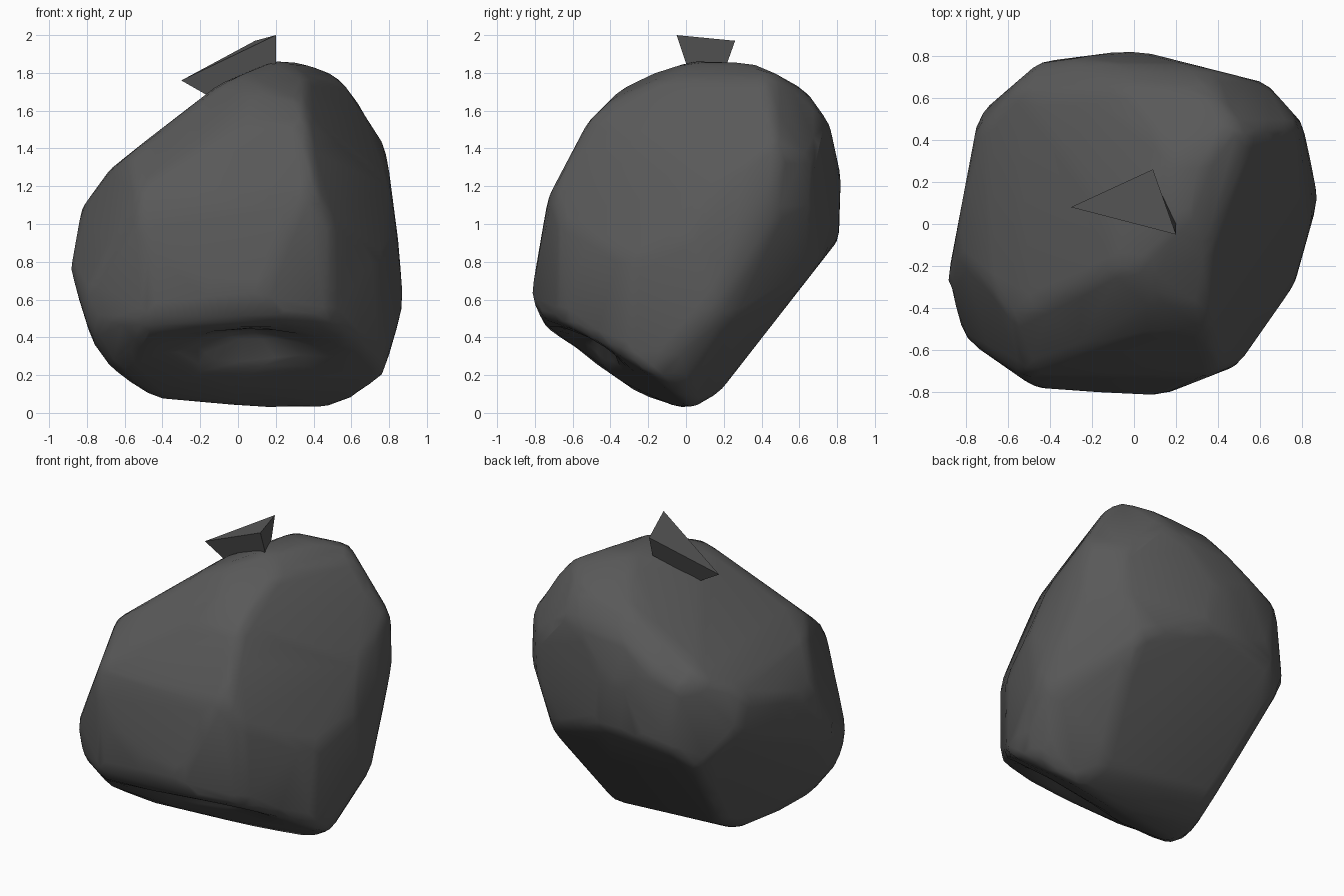
import bpy
import bmesh
from math import radians, sin, cos, exp
from mathutils import Vector

cube = bpy.data.objects.get("Cube")
if cube:
    bpy.data.objects.remove(cube, do_unlink=True)

# One dark stone colour
stone = bpy.data.materials.new("dark_stone")
stone.use_nodes = True
colour = (0.1, 0.1, 0.1, 1)
stone.diffuse_color = colour
shader = next(n for n in stone.node_tree.nodes if n.type == "BSDF_PRINCIPLED")
shader.inputs["Base Color"].default_value = colour


def add_object(name, bm):
    """Turn a bmesh into a named stone object."""
    mesh = bpy.data.meshes.new(name)
    bmesh.ops.recalc_face_normals(bm, faces=bm.faces[:])
    bm.to_mesh(mesh)
    bm.free()
    mesh.materials.append(stone)
    obj = bpy.data.objects.new(name, mesh)
    bpy.context.collection.objects.link(obj)
    return obj


def trim(bm, turn, tilt, outline):
    """Chisel the block to a convex counter-clockwise outline, extruded along one direction."""
    turn, tilt = radians(turn), radians(tilt)
    right = Vector((cos(turn), sin(turn), 0))
    up = Vector((-sin(turn) * sin(tilt), cos(turn) * sin(tilt), cos(tilt)))
    for p, q in zip(outline, outline[1:] + outline[:1]):
        normal = right * (q[1] - p[1]) - up * (q[0] - p[0])
        bmesh.ops.bisect_plane(
            bm, geom=bm.verts[:] + bm.edges[:] + bm.faces[:], dist=1e-5,
            plane_co=right * p[0] + up * p[1], plane_no=normal.normalized(), clear_outer=True)
        rim = [e for e in bm.edges if e.is_boundary]
        if rim:
            bmesh.ops.holes_fill(bm, edges=rim, sides=0)


def apply_modifier(obj, kind, **settings):
    """Add a modifier with the given settings and apply it at once."""
    mod = obj.modifiers.new(kind.title(), kind)
    for key, value in settings.items():
        setattr(mod, key, value)
    bpy.ops.object.modifier_apply(modifier=mod.name)


# Boulder: a block chiselled from six directions
bm = bmesh.new()
bmesh.ops.create_cube(bm, size=4)
trim(bm, 0, 0, [(.43, 0), (.58, .06), (.77, .2), (.88, .57), (.85, .9), (.78, 1.43), (.63, 1.75),
                (.42, 1.85), (.2, 1.87), (-.1, 1.74), (-.67, 1.3), (-.83, 1.08), (-.89, .76),
                (-.75, .3), (-.46, .08)])
trim(bm, 90, 0, [(.04, 0), (.17, .1), (.81, .92), (.82, 1.25), (.76, 1.53), (.64, 1.7), (.41, 1.85),
                 (0, 1.87), (-.33, 1.73), (-.52, 1.54), (-.73, 1.14), (-.82, .62), (-.74, .44),
                 (-.26, .11), (-.01, 0)])
trim(bm, 0, 90, [(.12, -.82), (.5, -.67), (.74, -.37), (.88, .13), (.8, .48), (.63, .67), (0, .83),
                 (-.45, .77), (-.74, .52), (-.89, -.28), (-.8, -.55), (-.47, -.78)])
trim(bm, 35, 25, [(.45, -.11), (.56, -.05), (.8, .32), (.93, .92), (.93, 1.24), (.67, 1.68),
                  (.34, 1.75), (-.08, 1.6), (-.73, 1.23), (-.97, .59), (-.93, .39), (-.73, .17)])
trim(bm, 215, 25, [(.3, -.04), (.71, .13), (.93, .37), (.97, .58), (.84, 1.18), (.11, 1.7),
                   (-.22, 1.74), (-.8, 1.55), (-.93, 1.25), (-.93, .98), (-.8, .55), (-.43, .13)])
trim(bm, 145, -25, [(.25, -.14), (.38, -.06), (.9, .88), (.84, 1.31), (.34, 1.78), (-.05, 1.94),
                    (-.18, 1.93), (-.57, 1.36), (-.79, .81), (-.79, .33)])
boulder = add_object("boulder", bm)
bpy.context.view_layer.objects.active = boulder
boulder.select_set(True)

# Wear the chiselled edges down
apply_modifier(boulder, "REMESH", mode="VOXEL", voxel_size=0.04)
apply_modifier(boulder, "SMOOTH", factor=0.5, iterations=8)

# Long hollow under the front brow
hollow = Vector((0.03, -0.52, 0.34))
for v in boulder.data.vertices:
    d = v.co - hollow
    reach = (d.x / 0.38) ** 2 + (d.y / 0.16) ** 2 + ((d.z + 0.12 * d.x) / 0.11) ** 2
    v.co += Vector((0, 0.07, 0.1)) * exp(-reach)

# Coarse facets with soft shading
apply_modifier(boulder, "DECIMATE", ratio=0.06)
bpy.ops.object.shade_smooth_by_angle(angle=radians(50))

# Wedge chip on top: a tapered triangular slab
bm = bmesh.new()
top = [bm.verts.new(c) for c in ((-.3, .08, 1.76), (.2, -.05, 2), (.09, .26, 1.97))]
base = [bm.verts.new(c) for c in ((-.16, .08, 1.68), (.2, 0, 1.85), (.1, .21, 1.83))]
bm.faces.new(top)
bm.faces.new(base[::-1])
for i in range(3):
    j = (i + 1) % 3
    bm.faces.new((top[i], base[i], base[j], top[j]))
add_object("top_chip", bm)
